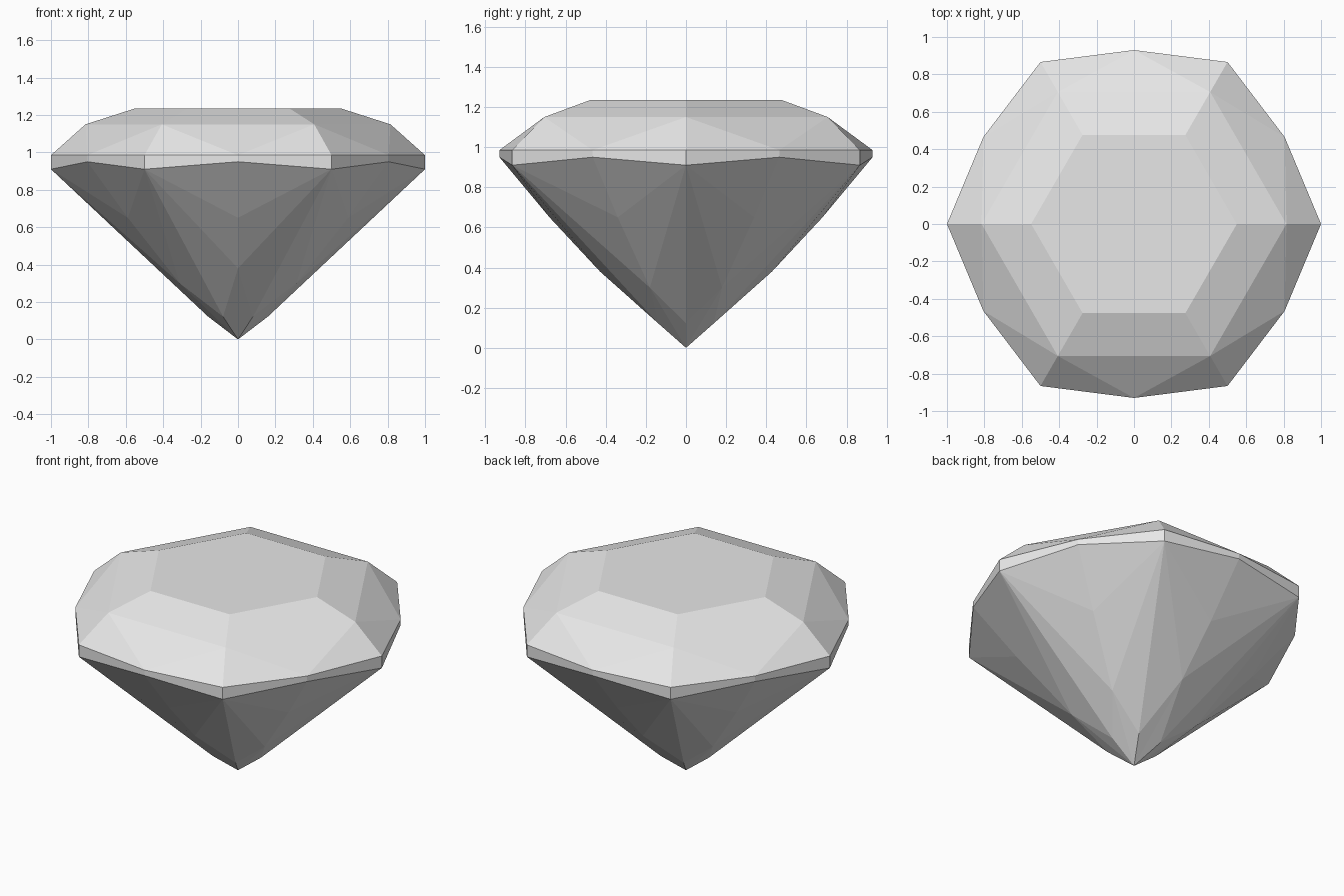
import bpy, bmesh
from math import cos, sin, radians

cube = bpy.data.objects.get("Cube")
if cube:
    bpy.data.objects.remove(cube)

mat = bpy.data.materials.new("pale grey")
mat.use_nodes = True
colour = (0.8, 0.8, 0.8, 1)
mat.diffuse_color = colour
mat.node_tree.nodes["Principled BSDF"].inputs["Base Color"].default_value = colour

bm = bmesh.new()


def ring(radius, z, offset=0):
    """Six vertices, one per side of the gem."""
    return [bm.verts.new((radius * cos(radians(60 * k + offset)),
                          radius * sin(radians(60 * k + offset)), z))
            for k in range(6)]


# Crown and girdle rings
table = ring(0.55, 1.235)
crown = ring(0.815, 1.15)
corner_top = ring(1, 0.985)
middle_top = ring(0.93, 0.985, 30)
corner_low = ring(1, 0.91)
middle_low = ring(0.93, 0.95, 30)

# Pavilion rings and the bottom point
upper = ring(0.68, 0.65, 30)
lower = ring(0.36, 0.30, 30)
for k in (1, 4):  # front and back facets end higher
    lower[k].co *= 1.19
    lower[k].co.z = 0.38
tip_ring = ring(0.16, 0.122)
tip = bm.verts.new((0, 0, 0))

bm.faces.new(table)
for k in range(6):
    n = (k + 1) % 6
    mt, ml, p, q = middle_top[k], middle_low[k], upper[k], lower[k]
    facets = [
        # crown
        (table[k], crown[k], crown[n], table[n]),
        (crown[k], mt, crown[n]),
        (crown[k], corner_top[k], mt),
        (crown[n], mt, corner_top[n]),
        # girdle
        (corner_top[k], corner_low[k], ml, mt),
        (mt, ml, corner_low[n], corner_top[n]),
        # pavilion
        (corner_low[k], p, ml), (ml, p, corner_low[n]),
        (corner_low[k], q, p), (p, q, corner_low[n]),
        (corner_low[k], tip_ring[k], q), (q, tip_ring[n], corner_low[n]),
        (tip_ring[k], tip, q), (q, tip, tip_ring[n]),
    ]
    for f in facets:
        bm.faces.new(f)

bmesh.ops.recalc_face_normals(bm, faces=bm.faces)
mesh = bpy.data.meshes.new("gem")
bm.to_mesh(mesh)
bm.free()
mesh.materials.append(mat)
gem = bpy.data.objects.new("gem", mesh)
bpy.context.collection.objects.link(gem)
